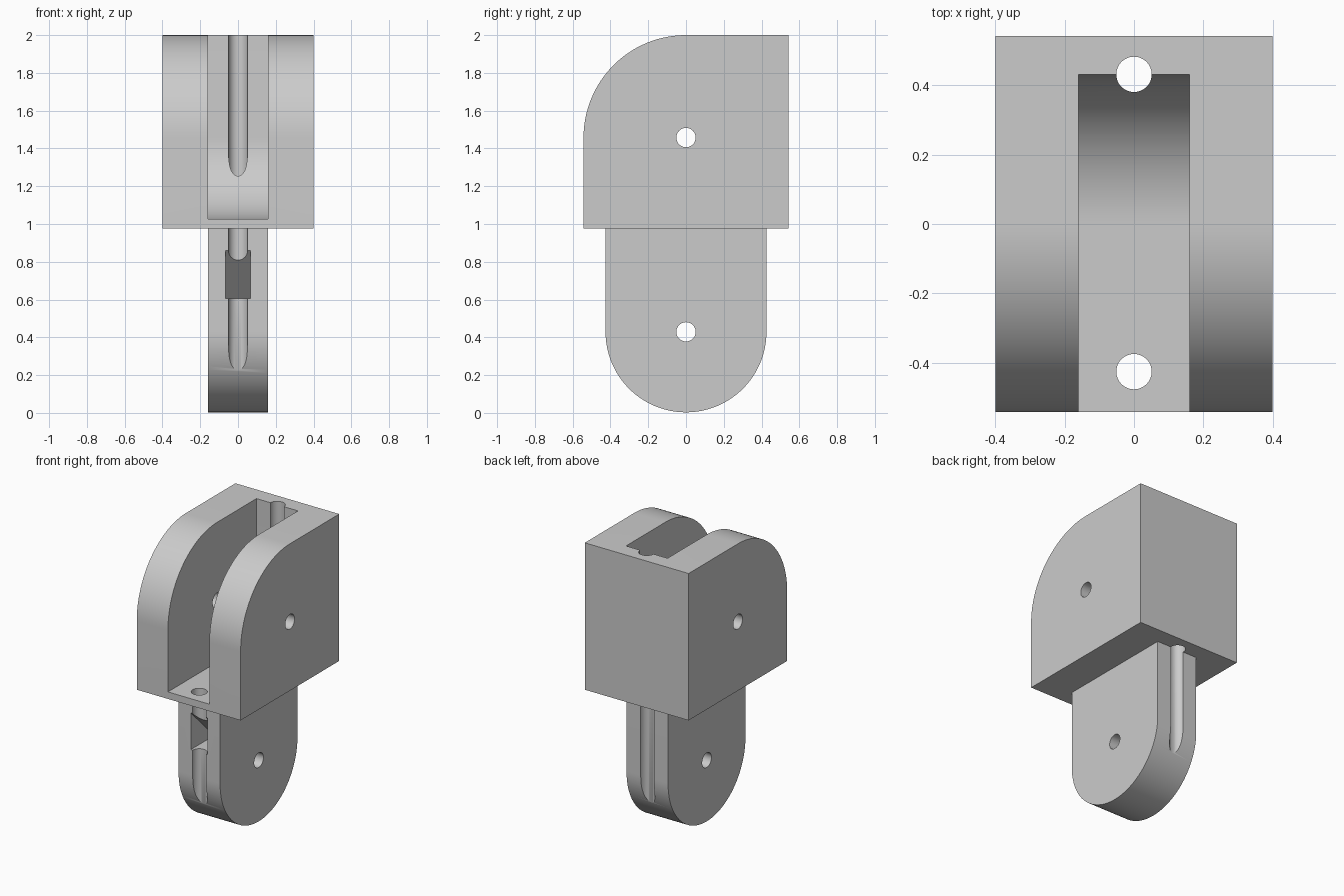
import bpy, bmesh, math
from mathutils import Matrix

if "Cube" in bpy.data.objects:
    bpy.data.objects.remove(bpy.data.objects["Cube"])

W, SLOT = 0.40, 0.16             # half widths of block and of slot / tongue
R_BLOCK, R_SLOT, R_TAB = 0.5425, 0.4317, 0.426
Z_BASE, Z_PIN, Z_TAB = 0.977, 1.4575, 0.429
HOLE = 0.051

gray = bpy.data.materials.new("plain gray")
gray.diffuse_color = (0.6, 0.6, 0.6, 1)
gray.use_nodes = True
gray.node_tree.nodes["Principled BSDF"].inputs["Base Color"].default_value = gray.diffuse_color


def finish(name, bm):
    bmesh.ops.recalc_face_normals(bm, faces=bm.faces)
    mesh = bpy.data.meshes.new(name)
    bm.to_mesh(mesh)
    bm.free()
    mesh.materials.append(gray)
    ob = bpy.data.objects.new(name, mesh)
    bpy.context.collection.objects.link(ob)
    return ob


def arc(cz, r, a0, a1, n):
    """Points (y, z) along an arc centred on y = 0."""
    return [(r * math.cos(math.radians(a0 + (a1 - a0) * i / n)),
             cz + r * math.sin(math.radians(a0 + (a1 - a0) * i / n))) for i in range(n + 1)]


def extrude_x(name, profile, half):
    """Solid with a (y, z) side profile, symmetric in x."""
    bm = bmesh.new()
    face = bm.faces.new([bm.verts.new((-half, y, z)) for y, z in profile])
    ext = bmesh.ops.extrude_face_region(bm, geom=[face])
    bmesh.ops.translate(bm, vec=(2 * half, 0, 0),
                        verts=[v for v in ext["geom"] if isinstance(v, bmesh.types.BMVert)])
    return finish(name, bm)


def rod(name, axis, centre, length):
    bm = bmesh.new()
    bmesh.ops.create_cone(bm, cap_ends=True, segments=48, radius1=HOLE, radius2=HOLE, depth=length)
    turn = Matrix.Rotation(math.pi / 2, 4, 'Y') if axis == 'X' else Matrix()
    bm.transform(Matrix.Translation(centre) @ turn)
    return finish(name, bm)


def boolean(ob, other, operation):
    mod = ob.modifiers.new("cut", 'BOOLEAN')
    mod.operation, mod.solver, mod.object = operation, 'EXACT', other
    bpy.context.view_layer.objects.active = ob
    bpy.ops.object.modifier_apply(modifier=mod.name)
    bpy.data.objects.remove(other)


# Upper block with rounded front top, joined to the round-ended tongue below
body = extrude_x("hinge_body", [(-R_BLOCK, Z_BASE), (R_BLOCK, Z_BASE), (R_BLOCK, 2)]
                 + arc(Z_PIN, R_BLOCK, 90, 180, 32), W)
tongue = extrude_x("tongue", [(R_TAB, Z_BASE + 0.02), (-R_TAB, Z_BASE + 0.02)]
                   + arc(Z_TAB, R_TAB, 180, 360, 64), SLOT)
boolean(body, tongue, 'UNION')

# Slot with a curved rear floor, open to the front and top
slot = extrude_x("slot_cutter", [(-0.7, 2.1), (-0.7, Z_PIN - R_SLOT)]
                 + arc(Z_PIN, R_SLOT, 270, 360, 32) + [(R_SLOT, 2.1)], SLOT)
# Wedge pocket in the front edge of the tongue
pocket = extrude_x("pocket_cutter", [(-0.5, 0.605), (-0.171, 0.605), (-0.5, 0.934)], 0.065)
for cutter in (slot, pocket):
    boolean(body, cutter, 'DIFFERENCE')

# Pin holes across, cord holes from top to bottom
for axis, centre, length in (('X', (0, 0, Z_PIN), 1.2), ('X', (0, 0, Z_TAB), 1.2),
                             ('Z', (0, R_SLOT, 1), 2.4), ('Z', (0, -R_TAB, 0.5), 1.4)):
    boolean(body, rod("hole_cutter", axis, centre, length), 'DIFFERENCE')

# Smooth curves, sharp edges
bpy.ops.object.select_all(action='DESELECT')
body.select_set(True)
bpy.context.view_layer.objects.active = body
bpy.ops.object.shade_smooth_by_angle(angle=math.radians(30))
